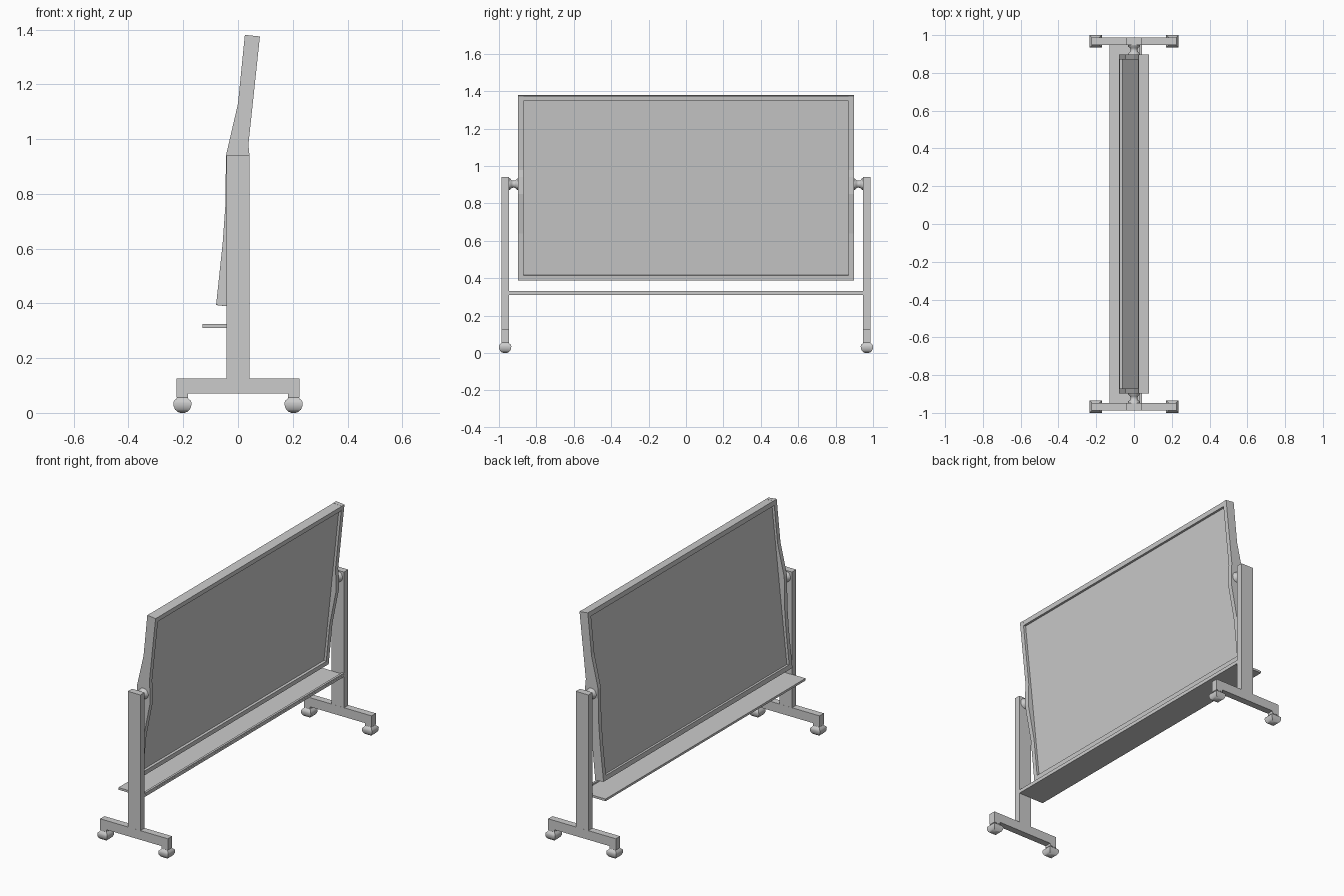
import bpy, bmesh, math
from mathutils import Matrix

if "Cube" in bpy.data.objects:
    bpy.data.objects.remove(bpy.data.objects["Cube"])

TILT = math.radians(6.07)
BOARD = Matrix.Translation((0, 0, 0.884)) @ Matrix.Rotation(TILT, 4, 'Y')


def finish(name, bm, smooth=False):
    bmesh.ops.recalc_face_normals(bm, faces=bm.faces)
    me = bpy.data.meshes.new(name)
    bm.to_mesh(me)
    bm.free()
    ob = bpy.data.objects.new(name, me)
    bpy.context.collection.objects.link(ob)
    if smooth:
        bpy.context.view_layer.objects.active = ob
        ob.select_set(True)
        bpy.ops.object.shade_smooth_by_angle(angle=math.radians(40))
        ob.select_set(False)
    return ob


def box(name, x, y, z, matrix=Matrix()):
    """Box from (min, max) ranges."""
    bm = bmesh.new()
    c = [(a + b) / 2 for a, b in (x, y, z)]
    s = [b - a for a, b in (x, y, z)]
    bmesh.ops.create_cube(bm, size=1, matrix=matrix @ Matrix.Translation(c) @ Matrix.Diagonal((*s, 1)))
    return finish(name, bm)


def prism(name, pts, y0, y1):
    """Extrude an x-z outline along y."""
    bm = bmesh.new()
    f = bm.faces.new([bm.verts.new((x, y0, z)) for x, z in pts])
    ext = bmesh.ops.extrude_face_region(bm, geom=[f])
    verts = [v for v in ext['geom'] if isinstance(v, bmesh.types.BMVert)]
    bmesh.ops.translate(bm, verts=verts, vec=(0, y1 - y0, 0))
    return finish(name, bm)


def loft(name, rings, smooth=False):
    """Skin closed rings and cap both ends."""
    bm = bmesh.new()
    rs = [[bm.verts.new(p) for p in r] for r in rings]
    n = len(rs[0])
    for a, b in zip(rs, rs[1:]):
        for i in range(n):
            bm.faces.new((a[i], a[(i + 1) % n], b[(i + 1) % n], b[i]))
    bm.faces.new(rs[0])
    bm.faces.new(rs[-1])
    return finish(name, bm, smooth)


# Tilted writing panel, recessed in its frame
box("writing_panel", (-0.012, 0.012), (-0.88, 0.88), (-0.48, 0.48), BOARD)
box("frame_top_rail", (-0.0275, 0.0275), (-0.875, 0.875), (0.468, 0.496), BOARD)
box("frame_bottom_rail", (-0.0275, 0.0275), (-0.875, 0.875), (-0.496, -0.468), BOARD)

# Side rails swell around the pivot
RAIL = [(-0.08, 0.394), (-0.056, 0.62), (-0.046, 0.76), (-0.044, 0.94), (0.0, 1.13),
        (0.025, 1.381), (0.08, 1.375), (0.038, 0.98), (0.042, 0.94), (0.042, 0.85),
        (0.0, 0.64), (-0.025, 0.388)]

# Foot with a lowered pad at each end
FOOT = [(-0.225, 0.125), (0.225, 0.125), (0.225, 0.057), (0.183, 0.057), (0.183, 0.07),
        (-0.183, 0.07), (-0.183, 0.057), (-0.225, 0.057)]

SPOOL = [(0.89, 0.033), (0.903, 0.031), (0.912, 0.021), (0.922, 0.018),
         (0.932, 0.021), (0.941, 0.031), (0.95, 0.033)]
CASTER = [(0.0, 0.008), (0.004, 0.018), (0.012, 0.027), (0.024, 0.032),
          (0.036, 0.033), (0.044, 0.031), (0.052, 0.022), (0.06, 0.018)]

for s, side in ((-1, "front"), (1, "rear")):
    prism(side + "_frame_side_rail", RAIL, s * 0.87, s * 0.897)
    box(side + "_post", (-0.042, 0.042), sorted((s * 0.947, s * 0.987)), (0.1, 0.94))
    prism(side + "_foot", FOOT, s * 0.9465, s * 0.9875)
    # Waisted pivot between post and board
    loft(side + "_pivot",
         [[(r * math.cos(a), s * y, 0.903 + r * math.sin(a))
           for a in (math.tau * i / 24 for i in range(24))] for y, r in SPOOL], True)
    # Square domed casters
    for t, end in ((-1, "left"), (1, "right")):
        loft(f"{side}_{end}_caster",
             [[(t * 0.203 + dx * w, s * 0.967 + dy * w, z)
               for dx, dy in ((-1, -1), (1, -1), (1, 1), (-1, 1))] for z, w in CASTER], True)

# Tray between the posts, with a raised rear edge
box("tray", (-0.13, 0.042), (-0.95, 0.95), (0.311, 0.324))
box("tray_rear_edge", (0.028, 0.0415), (-0.95, 0.95), (0.3115, 0.333))
